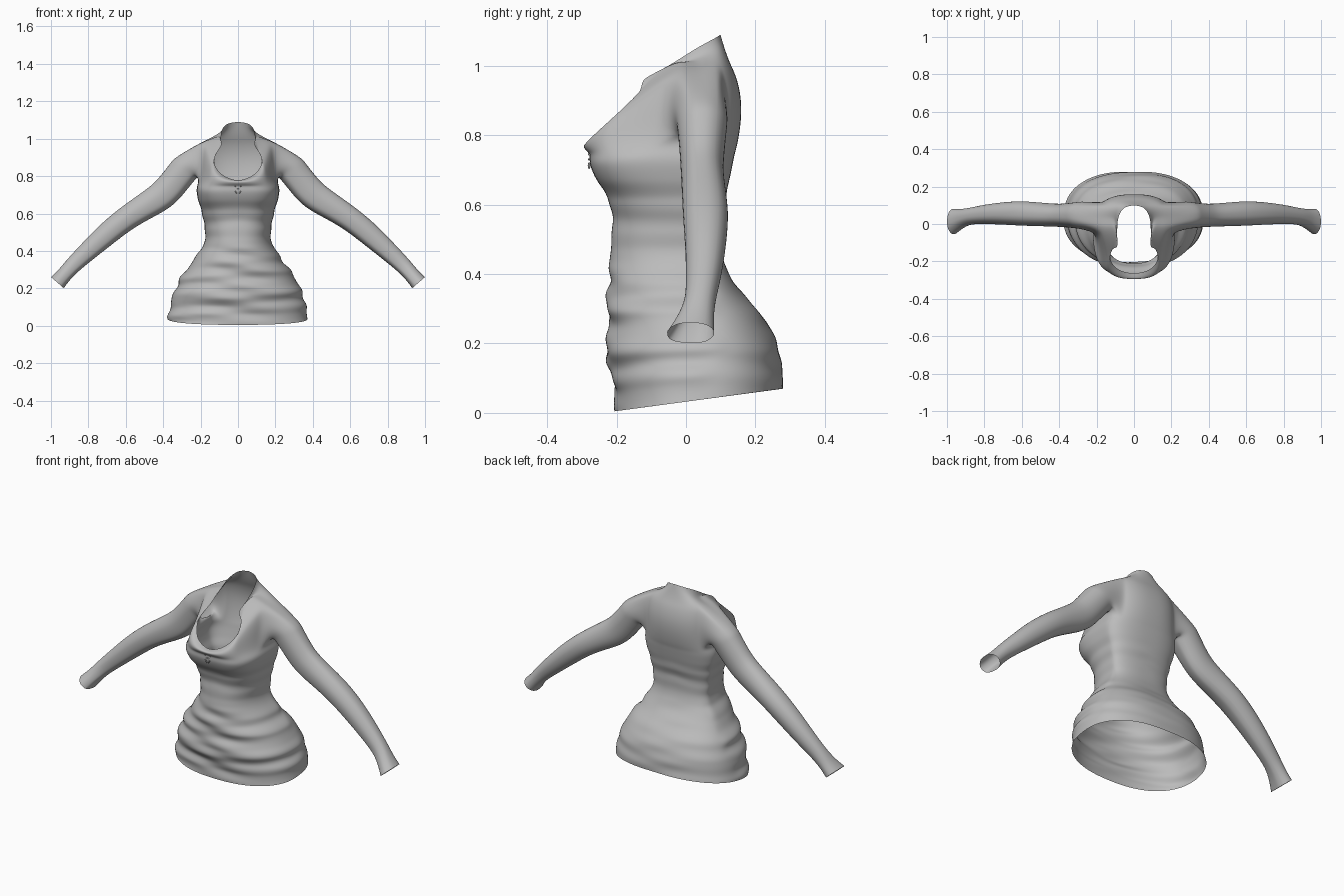
import bpy, bmesh
from math import sin, cos, pi, atan2, radians, exp
from mathutils import Vector

cube = bpy.data.objects.get("Cube")
if cube:
    bpy.data.objects.remove(cube)


def material(name, rgb):
    m = bpy.data.materials.new(name)
    m.use_nodes = True
    m.diffuse_color = (*rgb, 1)
    m.node_tree.nodes["Principled BSDF"].inputs["Base Color"].default_value = (*rgb, 1)
    return m


def smooth_at(points, u):
    """Catmull-Rom value of a list of points at parameter u."""
    last = len(points) - 1
    i = max(0, min(int(u), last - 1))
    f = u - i
    p0, p1, p2, p3 = (Vector(points[max(0, min(k, last))]) for k in range(i - 1, i + 3))
    return p1 + 0.5 * f * (p2 - p0 + f * (2 * p0 - 5 * p1 + 4 * p2 - p3
                                          + f * (3 * (p1 - p2) + p3 - p0)))


def smoothstep(a, b, v):
    v = max(0, min(1, (v - a) / (b - a)))
    return v * v * (3 - 2 * v)


grey = material("grey cloth", (0.5, 0.5, 0.5))
COLS, MID_Y, BUST_Z = 20, 0.03, 0.745

# Body sections: height, half width, front y, back y, front squareness
BODY = [(0, .375, -.207, .281, 2.3), (.1, .36, -.21, .275, 2.3),
        (.17, .34, -.233, .262, 2.3), (.25, .305, -.222, .23, 2.3),
        (.32, .26, -.228, .18, 2.3), (.4, .205, -.222, .125, 2.3),
        (.46, .177, -.22, .103, 2.4), (.55, .182, -.212, .10, 2.5),
        (.62, .197, -.225, .115, 2.8), (.67, .213, -.258, .125, 3.2),
        (.72, .222, -.278, .135, 3.4), (.745, .22, -.277, .14, 3.3)]
# Shoulder sections: side z, half width, front y, back z, back y
SHOULDER = [(.77, .212, -.25, .77, .148), (.83, .205, -.2, .84, .16),
            (.9, .205, -.15, .91, .16), (.955, .2, -.12, .97, .145),
            (.985, .19, -.09, 1.0, .13), (1.0, .14, -.09, 1.03, .118),
            (1.02, .098, -.08, 1.06, .108)]
# Neckline from centre front, round the keyhole, up the collar to centre back
NECK = [(0, -.264, .775), (.08, -.25, .8), (.13, -.19, .865), (.115, -.13, .925),
        (.09, -.125, .958), (.09, -.05, 1.0), (.085, .03, 1.05),
        (.055, .085, 1.08), (0, .1, 1.09)]
# Sleeve: centre x, y, z, radius across, radius in y
SLEEVE = [(.275, .045, .85, .082, .08), (.33, .045, .78, .08, .072),
          (.4, .045, .7, .08, .066), (.5, .05, .635, .072, .068),
          (.6, .055, .57, .066, .07), (.7, .055, .49, .062, .064),
          (.8, .05, .4, .053, .055), (.88, .04, .325, .045, .048),
          (.93, .025, .27, .042, .058), (.965, .012, .23, .046, .073)]


def section(t, half, front, back, power):
    """Point on a squarish oval; t runs from centre front to centre back."""
    s, c = sin(t), max(0, cos(t))
    n = power if s < 0 else 2.4
    reach = (MID_Y - front) * -1 if s < 0 else back - MID_Y
    return half * c ** (2 / n) if c > 1e-6 else 0, MID_Y + reach * abs(s) ** (2 / n)


def body_point(z, t):
    i = max(k for k in range(len(BODY) - 1) if BODY[k][0] <= z)
    _, half, front, back, power = smooth_at(BODY, i + (z - BODY[i][0]) / (BODY[i + 1][0] - BODY[i][0]))
    x, y = section(t, half, front, back, power)
    groove = 1 - 0.02 * exp(-((z - .468) / .012) ** 2)
    lift = .066 * (y + .21) / .49 * max(0, 1 - z / .35)
    return Vector((x * groove, y * groove, z + .004 * (z < .01) + lift))


angles = [pi * (j / COLS - .5) for j in range(COLS + 1)]
rows = [[body_point(BUST_Z * i / 36, t) for t in angles] for i in range(37)]
bust = rows[-1]
neckline = [smooth_at(NECK, j * 4 / 7 if j < 7 else 4 + (j - 7) * 4 / 13)
            for j in range(COLS + 1)]

# Chest runs straight to the neckline; sides and back follow shoulder sections
for i, (zs, half, front, zb, back) in enumerate(SHOULDER):
    s = (i + 1) / (len(SHOULDER) + 1)
    ring = []
    for j, t in enumerate(angles):
        x, y = section(t, half, front, back, 2.6)
        side = Vector((x, y, zs + (zb - zs) * max(0, sin(t))))
        chest = bust[j].lerp(neckline[j], s) + Vector((0, -.025 * sin(pi * s), .008 * sin(pi * s)))
        ring.append(side.lerp(chest, smoothstep(.3, .85, -sin(t))))
    rows.append(ring)
rows.append(neckline)

# Half bodice and skirt, leaving the armhole open
bm = bmesh.new()
grid = [[bm.verts.new(p) for p in row] for row in rows]
R0, R1, C0, C1 = 37, 41, 8, 14
for r in range(len(grid) - 1):
    for c in range(COLS):
        if not (R0 <= r < R1 and C0 <= c < C1):
            bm.faces.new((grid[r][c], grid[r][c + 1], grid[r + 1][c + 1], grid[r + 1][c]))

# Sleeve grown from the armhole loop
loop = ([grid[R0][c] for c in range(C0, C1)] + [grid[r][C1] for r in range(R0, R1)]
        + [grid[R1][c] for c in range(C1, C0, -1)] + [grid[r][C0] for r in range(R1, R0, -1)])
ys, zs = [v.co.y for v in loop], [v.co.z for v in loop]
turn = [atan2((v.co.z - (max(zs) + min(zs)) / 2) / (max(zs) - min(zs)),
              (v.co.y - (max(ys) + min(ys)) / 2) / (max(ys) - min(ys))) for v in loop]
steps = 2 * (len(SLEEVE) - 1)
path = [smooth_at(SLEEVE, k / 2) for k in range(steps + 1)]
previous = loop
for k, (cx, cy, cz, across, deep) in enumerate(path):
    a, b = path[max(0, k - 1)], path[min(steps, k + 1)]
    tangent = Vector((b[0] - a[0], 0, b[2] - a[2])).normalized()
    normal = Vector((-tangent.z, 0, tangent.x))
    ring = [bm.verts.new(Vector((cx, cy + deep * cos(q), cz)) + normal * across * sin(q)) for q in turn]
    for m in range(len(ring)):
        n = (m + 1) % len(ring)
        bm.faces.new((previous[m], previous[n], ring[n], ring[m]))
    previous = ring

# Mirror, then press uneven gathered folds into the cloth
bmesh.ops.mirror(bm, geom=bm.verts[:] + bm.edges[:] + bm.faces[:], axis='X', merge_dist=.0005)
for v in bm.verts:
    x, y, z = v.co
    if abs(x) > .4 or z > .72:
        continue
    if z < .45:
        amount = .007 * smoothstep(0, .06, z) * smoothstep(.45, .4, z) if z < .4 else 0
        amount = .007 * smoothstep(.0, .06, z) * (1 - smoothstep(.38, .45, z))
        amount *= 1 if y < .08 else .35
        wave = sin(z * 62 + 5 * x + 1.5 * sin(9 * x)) + .5 * sin(z * 95 - 9 * x)
    else:
        amount = .003 * smoothstep(.48, .54, z) * (1 - smoothstep(.6, .7, z))
        wave = sin(z * 75 + 8 * abs(x))
    out = Vector((x, y - MID_Y, 0)).normalized()
    v.co += out * amount * wave
bmesh.ops.recalc_face_normals(bm, faces=bm.faces[:])
mesh = bpy.data.meshes.new("dress")
bm.to_mesh(mesh)
bm.free()
dress = bpy.data.objects.new("dress", mesh)
bpy.context.collection.objects.link(dress)
mesh.materials.append(grey)
mesh.polygons.foreach_set("use_smooth", [True] * len(mesh.polygons))
sub = dress.modifiers.new("smooth cloth", 'SUBSURF')
sub.levels = sub.render_levels = 2

# Small gathering stitches at the centre of the bust
for i, (x, z, tilt) in enumerate([(-.012, .75, 35), (.012, .75, -35), (0, .73, 90),
                                  (-.01, .712, -30), (.01, .712, 30)]):
    bpy.ops.mesh.primitive_uv_sphere_add(segments=10, ring_count=6, radius=1,
                                         location=(x, -.279, z), rotation=(0, radians(tilt), 0))
    stitch = bpy.context.object
    stitch.name = f"bust_stitch_{i + 1}"
    stitch.scale = (.003, .004, .011)
    stitch.data.materials.append(grey)
    bpy.ops.object.shade_smooth()
